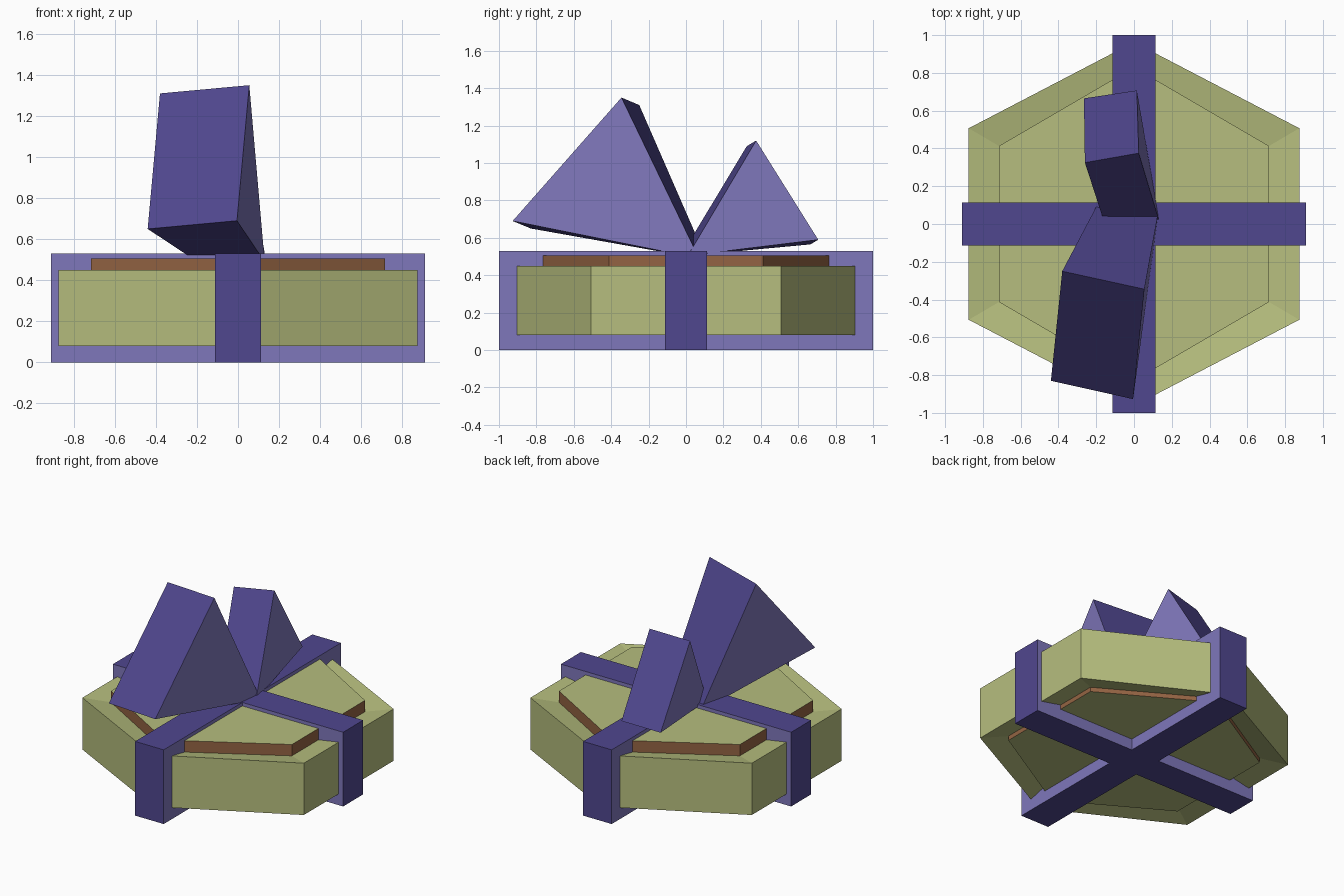
import bpy, bmesh

if "Cube" in bpy.data.objects:
    bpy.data.objects.remove(bpy.data.objects["Cube"])


def material(name, rgb):
    m = bpy.data.materials.new(name)
    lin = [((c / 255 + 0.055) / 1.055) ** 2.4 for c in rgb]
    m.diffuse_color = (*lin, 1)
    m.use_nodes = True
    m.node_tree.nodes["Principled BSDF"].inputs["Base Color"].default_value = m.diffuse_color
    return m


GREEN = material("pale green", (182, 190, 126))
BROWN = material("brown", (148, 100, 67))
PURPLE = material("deep purple", (80, 71, 143))
LAVENDER = material("lavender", (127, 119, 187))


def finish(bm, name, mats):
    bmesh.ops.recalc_face_normals(bm, faces=bm.faces)
    me = bpy.data.meshes.new(name)
    bm.to_mesh(me)
    bm.free()
    for m in mats:
        me.materials.append(m)
    ob = bpy.data.objects.new(name, me)
    bpy.context.collection.objects.link(ob)
    return ob


def loft(name, rings, mats, side_index, cap_index):
    """Join rings of points with quads and cap both ends."""
    bm = bmesh.new()
    vs = [[bm.verts.new(p) for p in r] for r in rings]
    n = len(rings[0])
    for k in range(len(vs) - 1):
        for i in range(n):
            j = (i + 1) % n
            f = bm.faces.new((vs[k][i], vs[k][j], vs[k + 1][j], vs[k + 1][i]))
            f.material_index = side_index(k)
    for r in (vs[0], vs[-1]):
        bm.faces.new(r).material_index = cap_index
    return finish(bm, name, mats)


def hexagon(x, y, tip, z):
    return [(x, -y, z), (x, y, z), (0, tip, z),
            (-x, y, z), (-x, -y, z), (0, -tip, z)]


# Six-sided box: sunken rims with a raised panel above and below, brown panel walls
outer, inner = (0.875, 0.507, 0.963), (0.715, 0.413, 0.83)
loft("gift_box",
     [hexagon(*inner, 0.08), hexagon(*inner, 0.112), hexagon(*outer, 0.08),
      hexagon(*outer, 0.45), hexagon(*inner, 0.424), hexagon(*inner, 0.505)],
     [GREEN, BROWN], lambda k: 1 if k in (0, 4) else 0, 0)

# Crossed ribbon: deep purple outside, lavender edges
w, lx, ly = 0.113, 0.91, 1.0
cross = [(w, -ly), (w, -w), (lx, -w), (lx, w), (w, w), (w, ly),
         (-w, ly), (-w, w), (-lx, w), (-lx, -w), (-w, -w), (-w, -ly)]
ribbon = loft("ribbon_cross", [[(x, y, z) for x, y in cross] for z in (0, 0.53)],
              [PURPLE, LAVENDER], lambda k: 1, 0)
for f in ribbon.data.polygons:
    c = f.center
    if abs(c.x) > lx - 0.01 or abs(c.y) > ly - 0.01:
        f.material_index = 0

# Bow loops: skewed triangular wedges with lavender ends
loft("bow_loop_large",
     [[(-0.38, -0.25, 1.31), (-0.44, -0.83, 0.65), (-0.19, 0.11, 0.485)],
      [(0.055, -0.345, 1.35), (-0.005, -0.927, 0.69), (0.13, 0.07, 0.49)]],
     [PURPLE, LAVENDER], lambda k: 0, 1)
loft("bow_loop_small",
     [[(-0.26, 0.325, 1.09), (-0.265, 0.665, 0.565), (-0.145, -0.03, 0.5)],
      [(0.025, 0.375, 1.12), (0.015, 0.707, 0.59), (0.135, 0.01, 0.505)]],
     [PURPLE, LAVENDER], lambda k: 0, 1)
